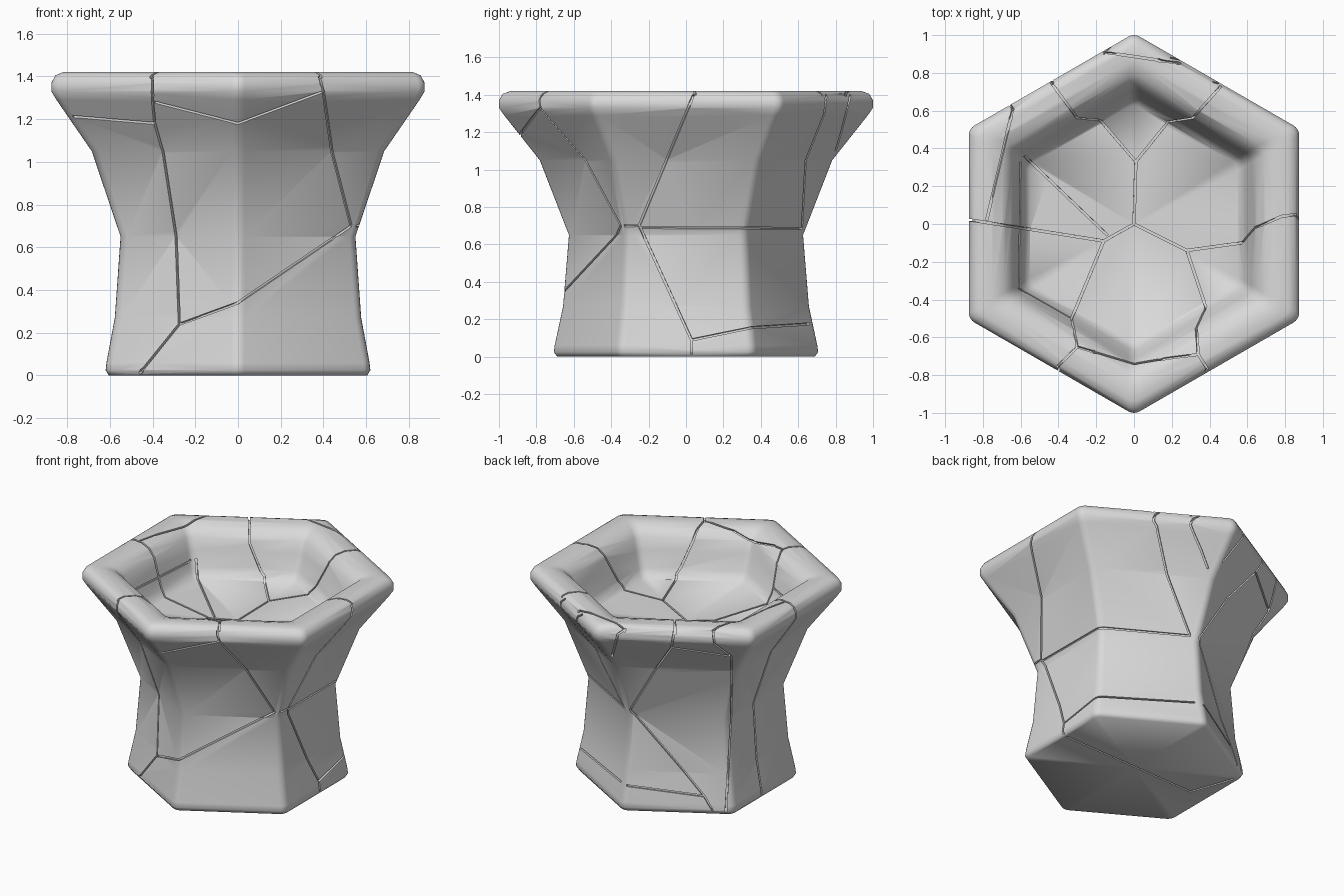
import bpy, bmesh
from math import sin, cos, pi, radians
from mathutils import Vector
from mathutils.bvhtree import BVHTree

default_cube = bpy.data.objects.get("Cube")
if default_cube:
    bpy.data.objects.remove(default_cube, do_unlink=True)

stone = bpy.data.materials.new("grey stone")
stone.use_nodes = True
stone.diffuse_color = (.7, .7, .7, 1)
shader = next(n for n in stone.node_tree.nodes if n.type == 'BSDF_PRINCIPLED')
shader.inputs["Base Color"].default_value = stone.diffuse_color


def make_object(name, bm):
    bmesh.ops.recalc_face_normals(bm, faces=bm.faces)
    mesh = bpy.data.meshes.new(name)
    bm.to_mesh(mesh)
    mesh.materials.append(stone)
    obj = bpy.data.objects.new(name, mesh)
    bpy.context.collection.objects.link(obj)
    return obj


def hexagon_ring(bm, apothem, z, corner=.06, steps=4):
    """Hexagon with rounded corners, one corner pointing to the front."""
    ring = []
    reach = (apothem - corner) / cos(pi / 6)
    for k in range(6):
        middle = pi / 2 + k * pi / 3
        for i in range(steps + 1):
            a = middle - pi / 6 + i * pi / 3 / steps
            ring.append(bm.verts.new((reach * cos(middle) + corner * cos(a),
                                      reach * sin(middle) + corner * sin(a), z)))
    return ring


# Pedestal bowl: hexagonal profile from the foot, over the rim, to the bowl floor
profile = [(.605, 0), (.62, .025), (.616, .06), (.577, .27), (.55, .65),
           (.685, 1.05), (.85, 1.29), (.874, 1.33), (.874, 1.37),
           (.856, 1.405), (.82, 1.42), (.75, 1.42), (.69, 1.4),
           (.645, 1.35), (.62, 1.27), (.585, 1.16), (.55, 1.1)]
body = bmesh.new()
rings = [hexagon_ring(body, a, z) for a, z in profile]
for low, high in zip(rings, rings[1:]):
    for i in range(len(low)):
        j = (i + 1) % len(low)
        body.faces.new((low[i], low[j], high[j], high[i]))
for ring, z in ((rings[0], 0), (rings[-1], 1.075)):
    centre = body.verts.new((0, 0, z))
    for i in range(len(ring)):
        body.faces.new((ring[i], ring[(i + 1) % len(ring)], centre))
bowl = make_object("hexagonal_pedestal_bowl", body)
tree = BVHTree.FromBMesh(body)
body.free()


# Cracks: narrow grooves carved into the surface along projected paths
def side_ray(degrees):
    a = radians(degrees)
    outward = Vector((cos(a), sin(a), 0))
    across = Vector((-sin(a), cos(a), 0))
    return lambda u, v: (outward * 3 + across * u + Vector((0, 0, v)), -outward)


def top_ray(u, v):
    return Vector((u, v, 3)), Vector((0, 0, -1))


def bottom_ray(u, v):
    return Vector((u, v, -3)), Vector((0, 0, 1))


def trace(ray, path, spacing=.025):
    """Points and normals where the path falls on the surface."""
    hits = []
    for start, end in zip(path, path[1:]):
        start, end = Vector(start), Vector(end)
        count = max(2, int((end - start).length / spacing))
        for i in range(count + 1):
            place, normal, _, _ = tree.ray_cast(*ray(*start.lerp(end, i / count)))
            if place is not None and (not hits or (place - hits[-1][0]).length > .004):
                hits.append((place, normal))
    return hits


def crack_cutter(hits, half_width=.006, above=.015, below=.018):
    """Square tube that follows the traced points."""
    bm = bmesh.new()
    sections = []
    for i, (place, normal) in enumerate(hits):
        along = hits[min(i + 1, len(hits) - 1)][0] - hits[max(i - 1, 0)][0]
        side = along.cross(normal).normalized() * half_width
        up, down = normal * above, normal * below
        corners = (side + up, side - down, -side - down, up - side)
        sections.append([bm.verts.new(place + c) for c in corners])
    for a, b in zip(sections, sections[1:]):
        for i in range(4):
            j = (i + 1) % 4
            bm.faces.new((a[i], a[j], b[j], b[i]))
    bm.faces.new(sections[0])
    bm.faces.new(sections[-1])
    cutter = make_object("crack_cutter", bm)
    cutter.hide_render = True
    bm.free()
    return cutter


def carve(obj, cutter):
    cut = obj.modifiers.new("crack", 'BOOLEAN')
    cut.operation = 'DIFFERENCE'
    cut.solver = 'MANIFOLD'
    cut.object = cutter
    depsgraph = bpy.context.evaluated_depsgraph_get()
    depsgraph.update()
    mesh = bpy.data.meshes.new_from_object(obj.evaluated_get(depsgraph))
    obj.modifiers.remove(cut)
    if len(mesh.polygons) > len(obj.data.polygons):
        obj.data = mesh
    bpy.data.objects.remove(cutter, do_unlink=True)


front_paths = [
    [(-.4, 1.4), (-.4, 1.28), (-.39, 1.18), (-.35, 1.04), (-.29, .65),
     (-.275, .24), (-.46, .01)],
    [(-.275, .24), (0, .34), (.53, .7)],
    [(-.8, 1.215), (-.39, 1.18)],
    [(-.39, 1.28), (0, 1.18), (.4, 1.33)],
    [(.38, 1.4), (.4, 1.33), (.44, 1.05), (.53, .7)],
]
left_paths = [
    [(.04, 1.4), (0, 1.3), (-.25, .7), (.03, .09), (.03, .01)],
    [(-.33, .7), (-.25, .7)],
    [(-.25, .69), (.62, .685)],
    [(.03, .09), (.35, .155), (.66, .175)],
    [(.75, 1.4), (.74, 1.3), (.64, 1.05), (.62, .69)],
    [(.88, 1.4), (.83, 1.2), (.8, 1.1)],
]
back_paths = [
    [(0, 1.4), (-.02, 1.27), (-.31, .69), (.17, .12), (.23, .02)],
    [(.25, 1.4), (.26, 1.32), (.36, 1.2), (.31, .02)],
    [(-.02, 1.27), (.36, 1.2)],
    [(-.31, 1.4), (-.36, 1.37), (-.41, 1.15)],
    [(-.33, .17), (.17, .12)],
]
right_paths = [[(-.02, 1.4), (-.03, .9), (-.04, .02)]]
bowl_paths = [
    [(0, 0), (.28, -.14), (.57, -.1), (.64, -.02), (.78, .04), (.86, .05)],
    [(.28, -.14), (.38, -.44), (.33, -.55), (.34, -.69), (.39, -.77)],
    [(.34, -.69), (.18, -.71), (0, -.74), (-.3, -.65), (-.41, -.76)],
    [(0, 0), (.01, .33), (.18, .54), (.31, .56), (.46, .73)],
    [(.01, .33), (-.18, .55), (-.3, .56), (-.44, .75)],
    [(0, 0), (-.16, -.09), (-.33, -.5), (-.3, -.65)],
    [(-.14, -.06), (-.58, .36)],
    [(-.16, -.09), (-.6, -.02), (-.86, .02)],
    [(-.78, .02), (-.69, .4), (-.64, .62)],
    [(-.16, .91), (.25, .85)],
    [(-.6, .33), (-.61, -.34), (-.33, -.5)],
]
foot_paths = [[(.59, .03), (-.47, 0), (-.58, .3)]]

groups = ((side_ray(-90), front_paths), (side_ray(0), left_paths),
          (side_ray(120), back_paths), (side_ray(180), right_paths),
          (top_ray, bowl_paths), (bottom_ray, foot_paths))
for ray, paths in groups:
    for path in paths:
        carve(bowl, crack_cutter(trace(ray, path)))

# Smooth stone, with the crack edges kept sharp
bpy.ops.object.select_all(action='DESELECT')
bowl.select_set(True)
bpy.context.view_layer.objects.active = bowl
bpy.ops.object.shade_smooth_by_angle(angle=radians(65))
